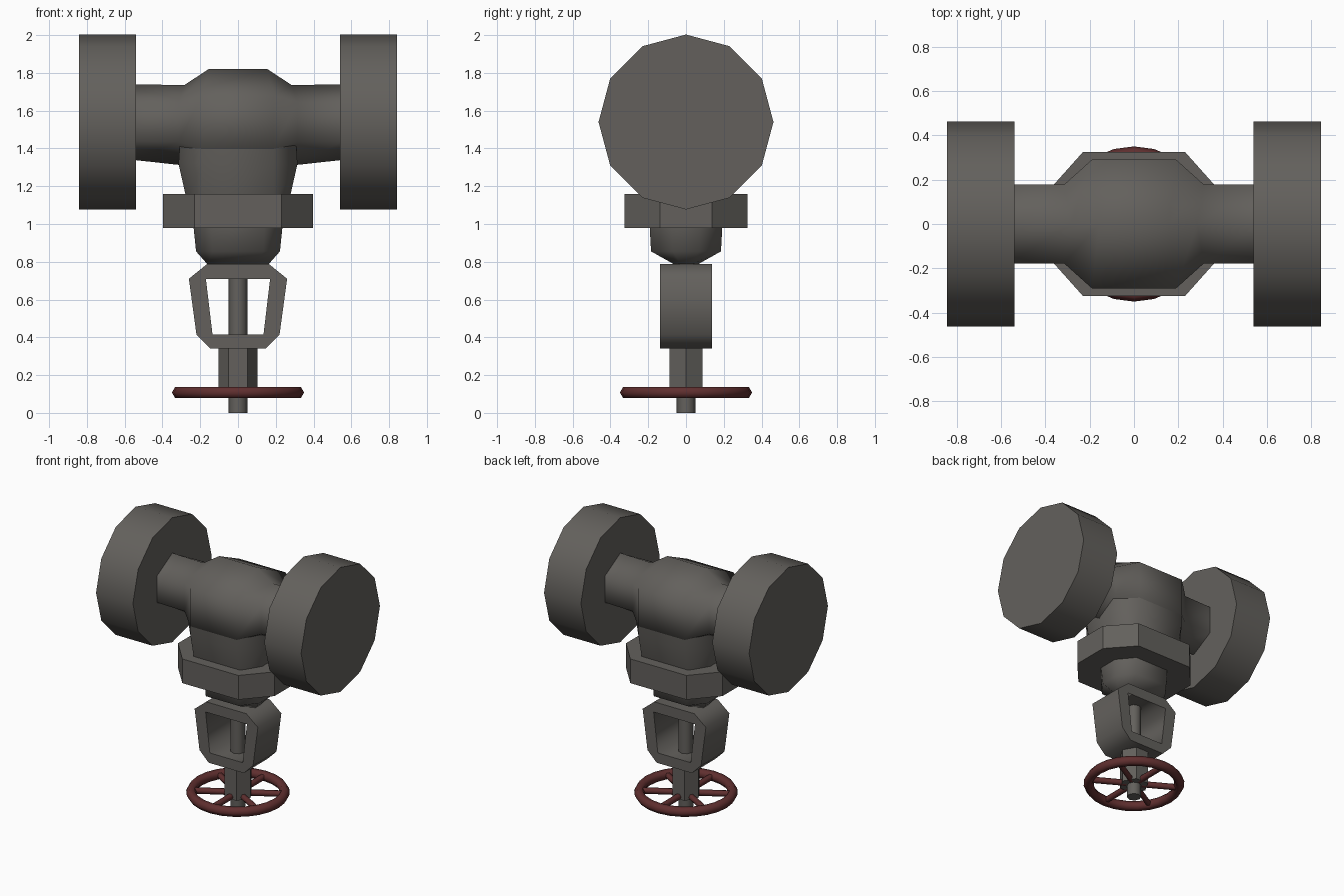
import bpy, bmesh, math
from mathutils import Matrix, Vector

if "Cube" in bpy.data.objects:
    bpy.data.objects.remove(bpy.data.objects["Cube"])


def material(name, rgb):
    m = bpy.data.materials.new(name)
    m.diffuse_color = (*rgb, 1)
    m.use_nodes = True
    m.node_tree.nodes["Principled BSDF"].inputs["Base Color"].default_value = m.diffuse_color
    return m


GREY = material("dark grey iron", (0.125, 0.118, 0.108))
RED = material("dark red paint", (0.115, 0.028, 0.028))


def finish(name, bm, mat, angle):
    bmesh.ops.recalc_face_normals(bm, faces=bm.faces)
    me = bpy.data.meshes.new(name)
    bm.to_mesh(me)
    bm.free()
    me.materials.append(mat)
    if angle:
        me.shade_smooth()
        me.set_sharp_from_angle(angle=math.radians(angle))
    ob = bpy.data.objects.new(name, me)
    bpy.context.collection.objects.link(ob)
    return ob


def loft(name, rings, mat=GREY, angle=0):
    """Skin a list of equal-length rings of points and cap both ends."""
    bm = bmesh.new()
    vs = [[bm.verts.new(p) for p in ring] for ring in rings]
    n = len(vs[0])
    for a, b in zip(vs, vs[1:]):
        for i in range(n):
            j = (i + 1) % n
            bm.faces.new((a[i], a[j], b[j], b[i]))
    bm.faces.new(vs[0])
    bm.faces.new(vs[-1])
    return finish(name, bm, mat, angle)


def octagon(z, x1, y1, x2, y2):
    """Stretched octagon: corners (x1, y1) near the front, (x2, y2) near the side."""
    q = [(x2, y2), (x1, y1), (-x1, y1), (-x2, y2)]
    return [(x, y, z) for x, y in q] + [(-x, -y, z) for x, y in q]


def polygon_z(z, r, n):
    return [(r * math.cos(math.tau * i / n), r * math.sin(math.tau * i / n), z)
            for i in range(n)]


AXIS = 1.54  # height of the pipe centre line


def polygon_x(x, r, n):
    return [(x, r * math.sin(math.tau * i / n), AXIS + r * math.cos(math.tau * i / n))
            for i in range(n)]


def hexagon_x(x, top, side, half, bottom, xr=None):
    """Hexagon across the pipe; the ridge may sit at its own x."""
    xr = x if xr is None else xr
    return [(xr, 0, top), (x, side, AXIS + half), (x, side, AXIS - half),
            (xr, 0, bottom), (x, -side, AXIS - half), (x, -side, AXIS + half)]


# End flanges
for side, s in (("left", -1), ("right", 1)):
    loft(side + "_flange", [polygon_x(s * 0.54, 0.463, 12), polygon_x(s * 0.843, 0.463, 12)],
         angle=35)

# Pipe swelling into the valve body
half = [(0.56, 1.74, 0.178, 0.10, 1.34, 0.56),
        (0.315, 1.735, 0.178, 0.105, 1.31, 0.285),
        (0.19, 1.82, 0.29, 0.14, 1.27, 0.155)]
rings = [hexagon_x(-x, t, w, h, b, -r) for x, t, w, h, b, r in half]
rings += [hexagon_x(x, t, w, h, b, r) for x, t, w, h, b, r in reversed(half)]
loft("valve_body", rings, angle=65)

# Body neck, collar and bonnet
loft("body_neck", [octagon(1.12, 0.19, 0.24, 0.27, 0.11),
                   octagon(1.32, 0.19, 0.285, 0.315, 0.13),
                   octagon(1.60, 0.19, 0.289, 0.295, 0.17)], angle=65)
loft("collar", [octagon(0.98, 0.23, 0.325, 0.397, 0.138),
                octagon(1.16, 0.23, 0.325, 0.397, 0.138)])
loft("bonnet", [octagon(0.785, 0.08, 0.06, 0.16, 0.025),
                octagon(0.855, 0.135, 0.185, 0.222, 0.07),
                octagon(1.0, 0.14, 0.193, 0.237, 0.075)], angle=65)

# Yoke: an open frame extruded front to back
curve = bpy.data.curves.new("yoke", "CURVE")
curve.dimensions = "2D"
curve.fill_mode = "BOTH"
curve.extrude = 0.138
for side in ([(0.165, 0.787), (0.26, 0.71), (0.22, 0.415), (0.145, 0.34)],
             [(0.17, 0.71), (0.135, 0.415)]):
    pts = side + [(-x, z) for x, z in reversed(side)]
    sp = curve.splines.new("POLY")
    sp.points.add(len(pts) - 1)
    for p, (x, z) in zip(sp.points, pts):
        p.co = (x, z, 0, 1)
    sp.use_cyclic_u = True
curve.materials.append(GREY)
yoke = bpy.data.objects.new("yoke", curve)
yoke.rotation_euler.x = math.pi / 2
bpy.context.collection.objects.link(yoke)
bpy.context.view_layer.objects.active = yoke
yoke.select_set(True)
bpy.ops.object.convert(target="MESH")

# Stem and yoke nut
loft("stem", [polygon_z(0, 0.05, 8), polygon_z(0.75, 0.05, 8)], angle=50)
loft("yoke_nut", [polygon_z(0.09, 0.102, 6), polygon_z(0.36, 0.102, 6)])

# Handwheel: hexagonal-section rim and six spokes
WZ, R, T, N = 0.108, 0.315, 0.035, 24
bm = bmesh.new()
rim = []
for i in range(N):
    a = math.tau * i / N
    rim.append([bm.verts.new(((R + T * math.cos(b)) * math.cos(a),
                              (R + T * math.cos(b)) * math.sin(a), WZ + T * math.sin(b)))
                for b in (math.tau * k / 6 for k in range(6))])
for i in range(N):
    a, b = rim[i], rim[(i + 1) % N]
    for k in range(6):
        m = (k + 1) % 6
        bm.faces.new((a[k], b[k], b[m], a[m]))
for i in range(6):
    turn = Matrix.Rotation(math.radians(30 + 60 * i), 4, "Z")
    place = turn @ Matrix.Translation(Vector((0.185, 0, WZ))) @ Matrix.Rotation(math.pi / 2, 4, "Y")
    bmesh.ops.create_cone(bm, cap_ends=True, segments=6, radius1=0.022, radius2=0.022,
                          depth=0.26, matrix=place)
finish("handwheel", bm, RED, 65)
